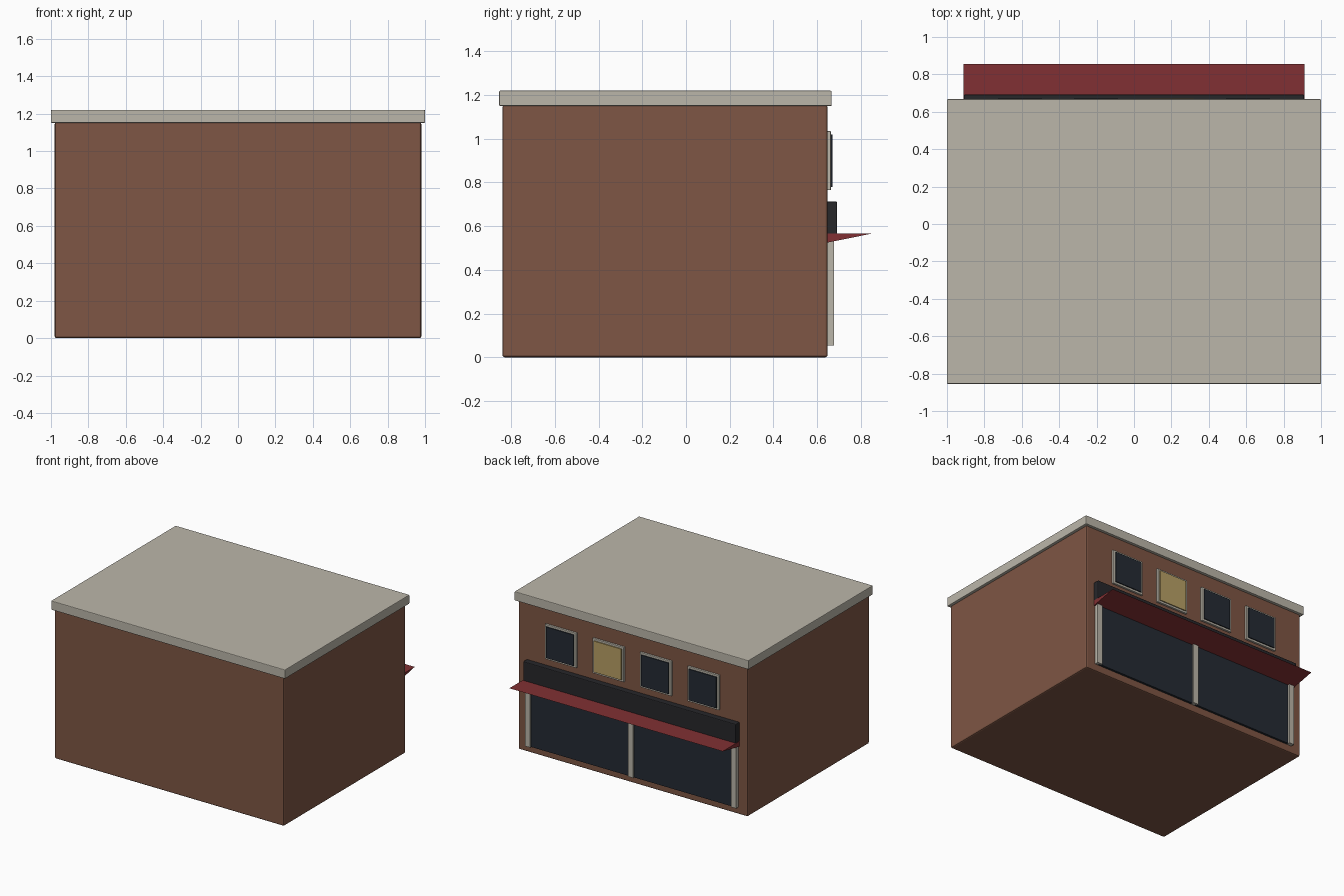
import bpy, bmesh

if "Cube" in bpy.data.objects:
    bpy.data.objects.remove(bpy.data.objects["Cube"])


def material(name, rgb):
    m = bpy.data.materials.new(name)
    m.diffuse_color = (*rgb, 1)
    m.use_nodes = True
    m.node_tree.nodes["Principled BSDF"].inputs["Base Color"].default_value = m.diffuse_color
    return m


BRICK = material("brick", (0.21, 0.093, 0.058))
STONE = material("stone", (0.50, 0.47, 0.40))
GLASS = material("dark_glass", (0.018, 0.024, 0.034))
LIT = material("lit_glass", (0.48, 0.35, 0.13))
BLACK = material("sign_black", (0.02, 0.02, 0.023))
RED = material("awning_red", (0.22, 0.03, 0.033))


def finish(name, bm, mat):
    bmesh.ops.recalc_face_normals(bm, faces=bm.faces)
    me = bpy.data.meshes.new(name)
    bm.to_mesh(me)
    bm.free()
    me.materials.append(mat)
    ob = bpy.data.objects.new(name, me)
    bpy.context.collection.objects.link(ob)
    return ob


def box(name, x, y, z, mat, bevel=0):
    """Box from (min, max) ranges on each axis."""
    bm = bmesh.new()
    bmesh.ops.create_cube(bm, size=1)
    for v in bm.verts:
        v.co = [r[0] + (c + 0.5) * (r[1] - r[0]) for c, r in zip(v.co, (x, y, z))]
    ob = finish(name, bm, mat)
    if bevel:
        b = ob.modifiers.new("bevel", "BEVEL")
        b.width = bevel
        b.segments = 2
    return ob


WALL = 0.648   # plane of the shop facade
IN = 0.63      # facade parts are sunk slightly into the wall

# Main block and roof slab
box("building_body", (-0.98, 0.98), (-0.84, WALL), (0, 1.155), BRICK, 0.01)
box("roof_slab", (-1, 1), (-0.855, 0.667), (1.15, 1.22), STONE, 0.005)

# Upper windows, one of them lit
for i, cx in enumerate((0.61, 0.203, -0.203, -0.61)):
    box(f"window_frame_{i + 1}", (cx - 0.135, cx + 0.135), (IN, 0.663), (0.765, 1.035), STONE, 0.003)
    box(f"window_pane_{i + 1}", (cx - 0.118, cx + 0.118), (IN, 0.671), (0.78, 1.02),
        LIT if i == 1 else GLASS)

# Shopfront glass and posts
box("shop_glass", (-0.88, 0.88), (IN, 0.665), (0.055, 0.535), GLASS)
for name, cx in (("left", 0.88), ("middle", 0), ("right", -0.88)):
    box(f"shop_post_{name}", (cx - 0.022, cx + 0.022), (IN, 0.678), (0.055, 0.535), STONE)

# Sign board
box("sign_board", (-0.91, 0.91), (IN, 0.692), (0.55, 0.713), BLACK, 0.006)

# Awning: wedge with a flat top
bm = bmesh.new()
profile = [(WALL, 0.567), (0.855, 0.567), (WALL, 0.525)]
face = bm.faces.new([bm.verts.new((-0.912, y, z)) for y, z in profile])
ext = bmesh.ops.extrude_face_region(bm, geom=[face])
bmesh.ops.translate(bm, vec=(1.824, 0, 0),
                    verts=[g for g in ext["geom"] if isinstance(g, bmesh.types.BMVert)])
bm.faces.ensure_lookup_table()
if len(bm.faces) < 5:   # restore the starting cap if the extrude removed it
    bmesh.ops.holes_fill(bm, edges=bm.edges, sides=3)
finish("awning", bm, RED)
